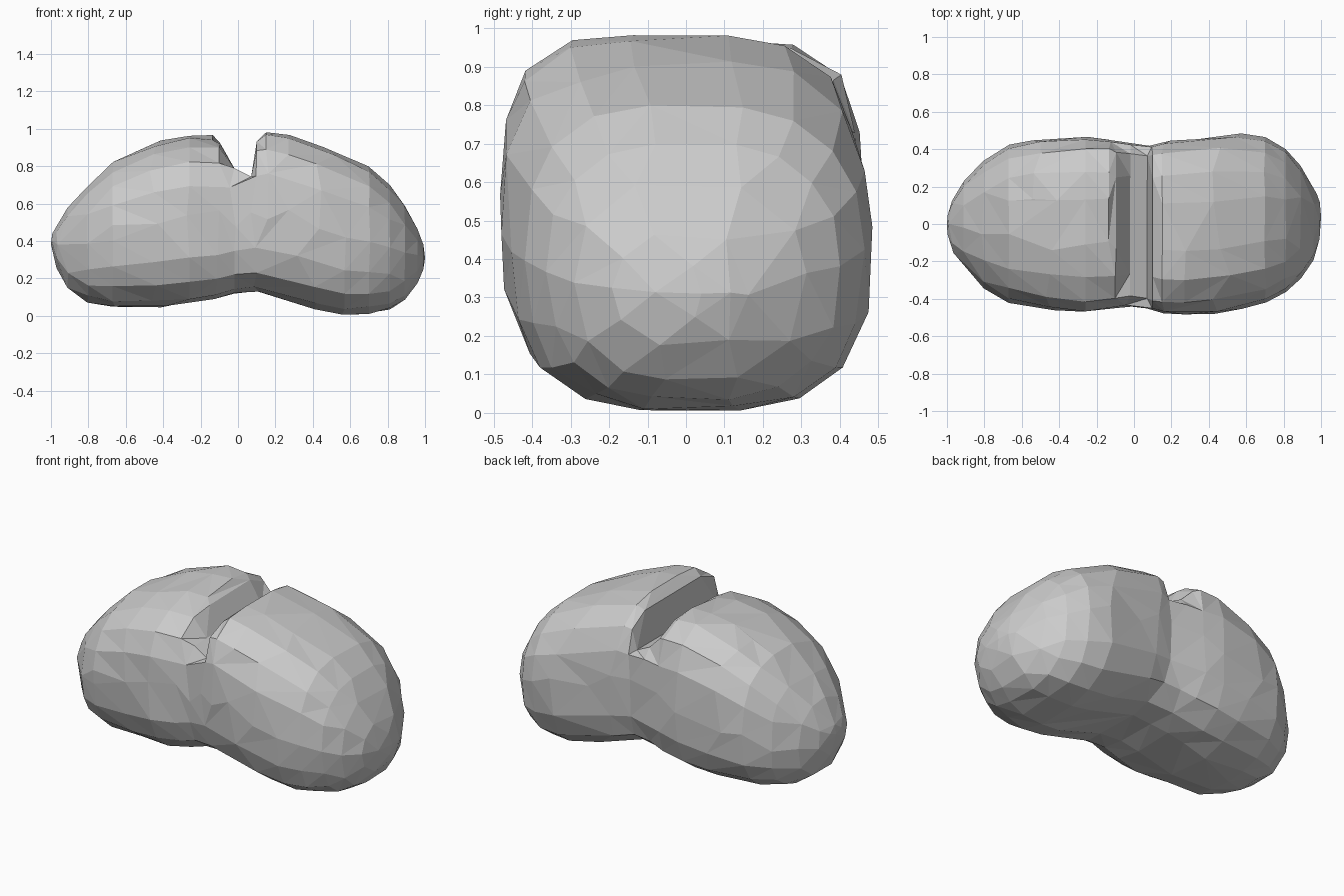
import bpy, bmesh, math, random

random.seed(4)

# Stations along x: (x, bottom z, top z, front y, back y, roundness exponent)
STATIONS = [
    (-0.995, 0.36, 0.43, -0.06, 0.05, 2.0),
    (-0.97, 0.26, 0.48, -0.14, 0.13, 2.2),
    (-0.91, 0.14, 0.58, -0.22, 0.23, 2.3),
    (-0.80, 0.07, 0.70, -0.34, 0.34, 2.5),
    (-0.67, 0.045, 0.82, -0.42, 0.425, 2.7),
    (-0.54, 0.05, 0.88, -0.44, 0.45, 2.9),
    (-0.41, 0.05, 0.925, -0.46, 0.455, 3.2),
    (-0.26, 0.07, 0.955, -0.47, 0.46, 3.5),
    (-0.135, 0.09, 0.95, -0.45, 0.455, 3.6),
    (-0.095, 0.10, 0.94, -0.45, 0.44, 3.6),
    (-0.02, 0.12, 0.94, -0.44, 0.43, 3.5),
    (0.07, 0.13, 0.96, -0.45, 0.42, 3.5),
    (0.10, 0.13, 0.97, -0.46, 0.42, 3.7),
    (0.15, 0.12, 0.98, -0.47, 0.43, 3.7),
    (0.27, 0.08, 0.96, -0.48, 0.45, 3.5),
    (0.42, 0.035, 0.92, -0.475, 0.465, 3.2),
    (0.57, 0.005, 0.86, -0.45, 0.485, 2.9),
    (0.70, 0.01, 0.80, -0.42, 0.46, 2.8),
    (0.81, 0.035, 0.70, -0.36, 0.40, 2.6),
    (0.89, 0.08, 0.60, -0.29, 0.31, 2.4),
    (0.96, 0.17, 0.47, -0.19, 0.19, 2.2),
    (0.99, 0.25, 0.38, -0.08, 0.12, 2.0),
]
# Cleft floor: station x -> height the section is cut down to
CLEFT = {-0.095: 0.92, -0.02: 0.79, 0.07: 0.745, 0.10: 0.93}
SIDES = 22


def ring(bm, station):
    """One rounded-box cross-section in the yz plane, slightly chipped."""
    x, z0, z1, y0, y1, power = station
    verts = []
    chip = 0.4 if x in CLEFT else 0.8
    # Left lobe's crown leans up to the back, right lobe's up to the front
    tilt = (0.11 if x < 0 else -0.04) * max(0, 1 - abs(x) ** 2)
    for i in range(SIDES):
        a = 2 * math.pi * (i + 0.5) / SIDES
        c, s = math.cos(a), math.sin(a)
        r = (abs(c) ** power + abs(s) ** power) ** (-1 / power)
        r *= 1 + chip * random.uniform(-0.02, 0.016)
        y = (y0 + y1) / 2 + r * c * (y1 - y0) / 2
        z = (z0 + z1) / 2 + r * s * (z1 - z0) / 2 + tilt * y * max(0, s)
        verts.append(bm.verts.new((x, y, min(z, CLEFT.get(x, 2)))))
    return verts


# Two-lobed boulder: loft the stations and close both ends
bm = bmesh.new()
rings = [ring(bm, s) for s in STATIONS]
for a, b in zip(rings, rings[1:]):
    for i in range(SIDES):
        j = (i + 1) % SIDES
        bm.faces.new((a[i], a[j], b[j], b[i]))
for loop, tip in ((rings[0], (-1, -0.01, 0.40)), (rings[-1], (1, 0.04, 0.31))):
    v = bm.verts.new(tip)
    for i in range(SIDES):
        bm.faces.new((loop[i], loop[(i + 1) % SIDES], v))
bmesh.ops.recalc_face_normals(bm, faces=bm.faces)
bmesh.ops.triangulate(bm, faces=bm.faces)
mesh = bpy.data.meshes.new("cleft_boulder")
bm.to_mesh(mesh)
bm.free()
boulder = bpy.data.objects.new("cleft_boulder", mesh)
bpy.context.collection.objects.link(boulder)

# Irregular low-poly facets
facets = boulder.modifiers.new("facets", 'DECIMATE')
facets.ratio = 0.5
